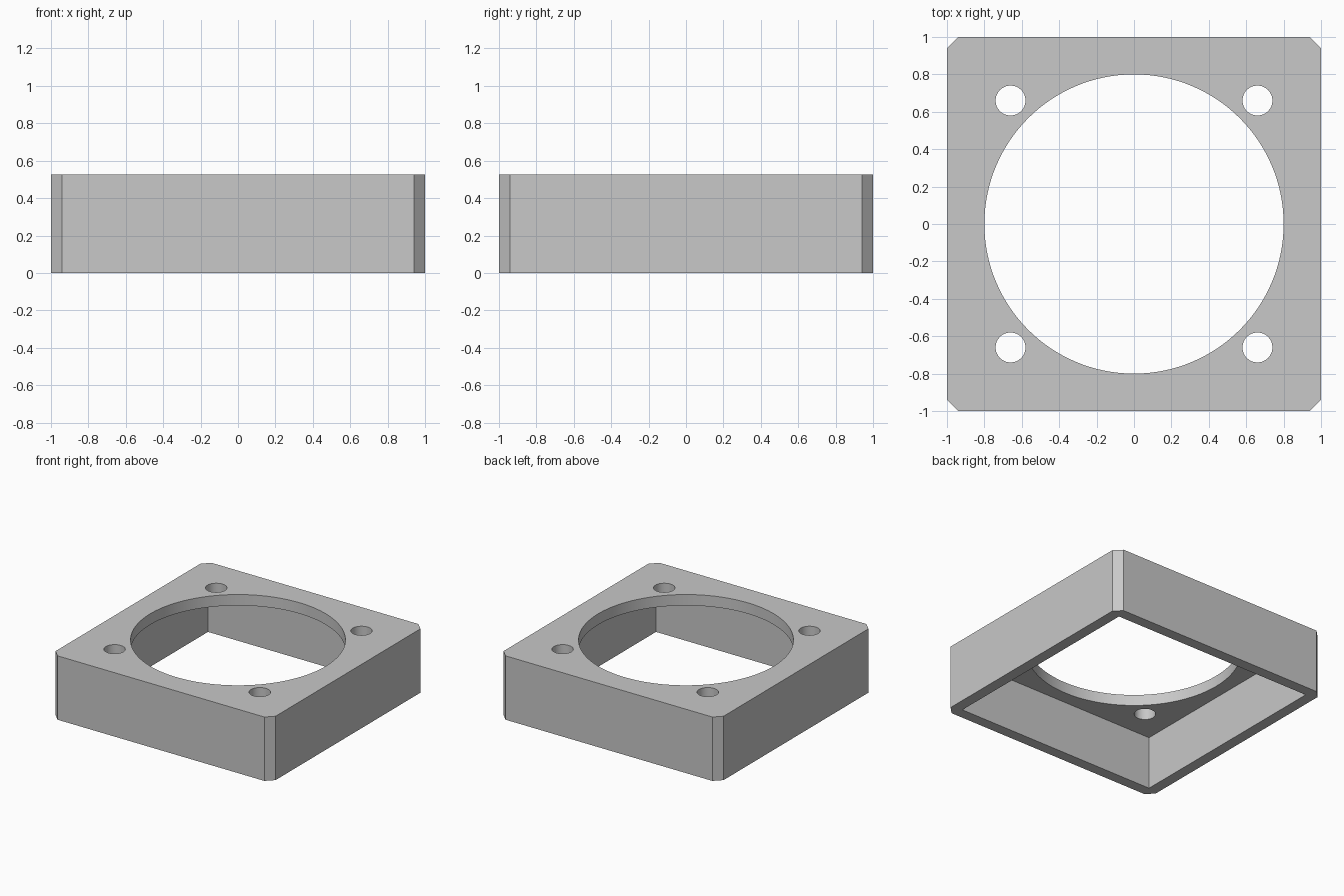
import bpy
import bmesh
from math import radians

HEIGHT, WALL, CHAMFER = 0.525, 0.09, 0.06
BORE_RADIUS, HOLE_RADIUS, HOLE_OFFSET = 0.80, 0.08, 0.66

cube = bpy.data.objects.get("Cube")
if cube:
    bpy.data.objects.remove(cube, do_unlink=True)

grey = bpy.data.materials.new("light_grey")
grey.use_nodes = True
colour = (0.58, 0.58, 0.58, 1)
grey.diffuse_color = colour
grey.node_tree.nodes["Principled BSDF"].inputs["Base Color"].default_value = colour


def box(name, half, bottom, top, chamfer=0):
    """Square block, with optional chamfers on its upright edges."""
    bm = bmesh.new()
    bmesh.ops.create_cube(bm, size=2)
    for v in bm.verts:
        v.co = (v.co.x * half, v.co.y * half, top if v.co.z > 0 else bottom)
    if chamfer:
        upright = [e for e in bm.edges
                   if abs(e.verts[0].co.z - e.verts[1].co.z) > 0.1]
        bmesh.ops.bevel(bm, geom=upright, offset=chamfer, segments=1, affect='EDGES')
    mesh = bpy.data.meshes.new(name)
    bm.to_mesh(mesh)
    bm.free()
    mesh.materials.append(grey)
    obj = bpy.data.objects.new(name, mesh)
    bpy.context.collection.objects.link(obj)
    return obj


def cylinder(name, radius, x, y, sides):
    bpy.ops.mesh.primitive_cylinder_add(vertices=sides, radius=radius, depth=0.5,
                                        location=(x, y, HEIGHT))
    obj = bpy.context.object
    obj.name = name
    obj.data.materials.append(grey)
    return obj


# Chamfered square body
housing = box("square_housing", 1, 0, HEIGHT, CHAMFER)

# Cutters: open cavity below, round opening and four screw holes above
cutters = [box("cavity_cutter", 1 - WALL, -0.2, HEIGHT - WALL),
           cylinder("opening_cutter", BORE_RADIUS, 0, 0, 128)]
for x in (-HOLE_OFFSET, HOLE_OFFSET):
    for y in (-HOLE_OFFSET, HOLE_OFFSET):
        cutters.append(cylinder("screw_hole_cutter", HOLE_RADIUS, x, y, 48))

bpy.ops.object.select_all(action='DESELECT')
housing.select_set(True)
bpy.context.view_layer.objects.active = housing
for cutter in cutters:
    cut = housing.modifiers.new(cutter.name, 'BOOLEAN')
    cut.operation = 'DIFFERENCE'
    cut.solver = 'EXACT'
    cut.object = cutter
    bpy.ops.object.modifier_apply(modifier=cut.name)
for cutter in cutters:
    bpy.data.objects.remove(cutter, do_unlink=True)

# Smooth round walls with crisp edges
bpy.ops.object.shade_smooth_by_angle(angle=radians(30))
